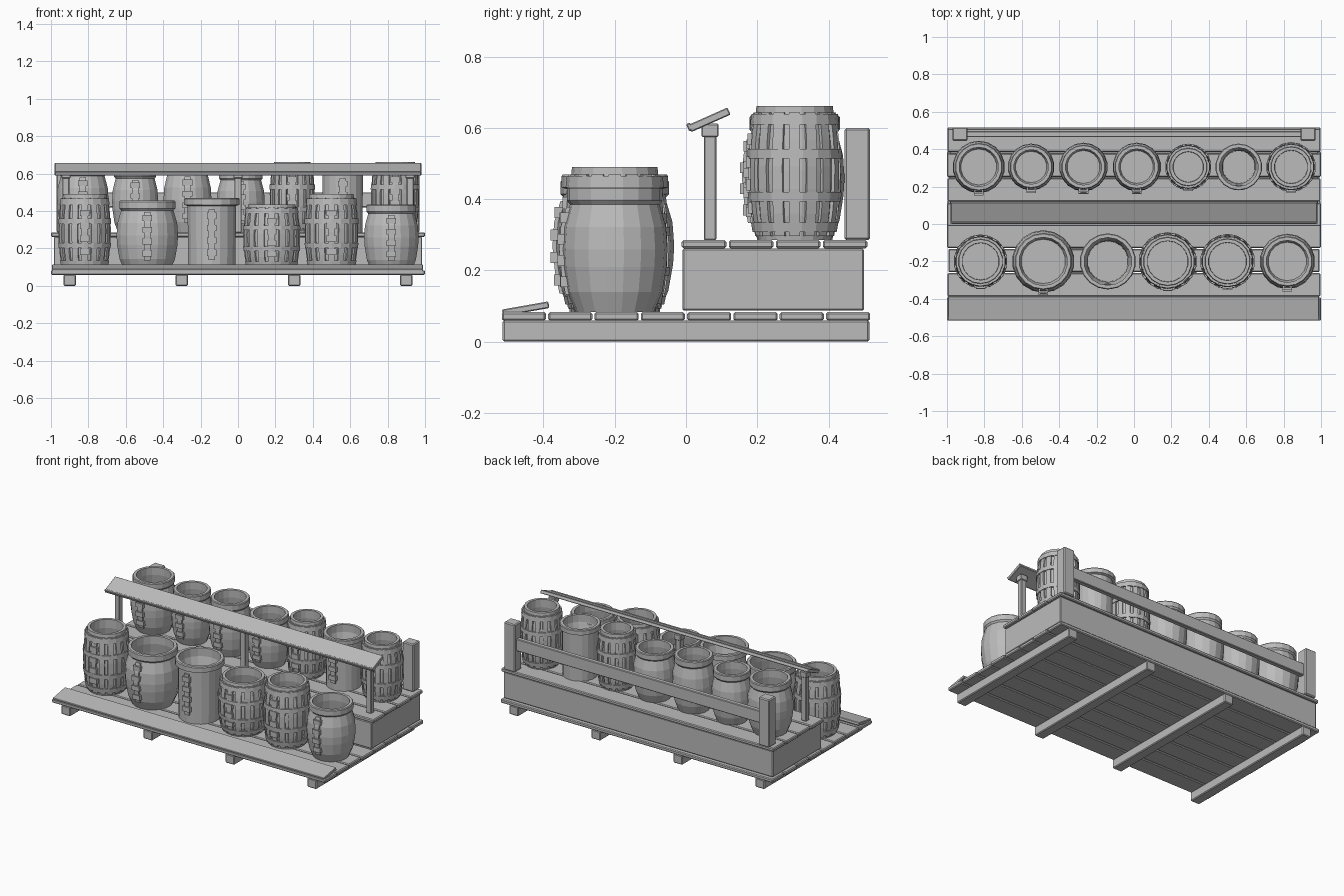
import bpy, bmesh, math
from mathutils import Vector

if "Cube" in bpy.data.objects:
    bpy.data.objects.remove(bpy.data.objects["Cube"])

grey = bpy.data.materials.new("weathered_grey")
grey.diffuse_color = (0.5, 0.5, 0.5, 1)
grey.use_nodes = True
grey.node_tree.nodes["Principled BSDF"].inputs["Base Color"].default_value = grey.diffuse_color


def finish(name, bm, bevel=0.0):
    bmesh.ops.recalc_face_normals(bm, faces=bm.faces)
    me = bpy.data.meshes.new(name)
    bm.to_mesh(me)
    bm.free()
    me.materials.append(grey)
    ob = bpy.data.objects.new(name, me)
    bpy.context.collection.objects.link(ob)
    if bevel:
        mod = ob.modifiers.new("worn_edges", 'BEVEL')
        mod.width = bevel
        mod.segments = 1
    return ob


def box(name, x, y, z, bevel=0.005, tilt=0.0):
    """Box from (min, max) pairs, optionally tilted about x."""
    bm = bmesh.new()
    bmesh.ops.create_cube(bm, size=1)
    bmesh.ops.scale(bm, verts=bm.verts, vec=(x[1] - x[0], y[1] - y[0], z[1] - z[0]))
    ob = finish(name, bm, bevel)
    ob.location = [(a + b) / 2 for a, b in (x, y, z)]
    ob.rotation_euler.x = tilt
    return ob


def lathe(bm, profile, sides, closed=False):
    """Revolve (r, z) points about z; points with r = 0 become poles."""
    rings = []
    for r, z in profile:
        if r == 0:
            rings.append([bm.verts.new((0, 0, z))] * sides)
        else:
            rings.append([bm.verts.new((r * math.cos(2 * math.pi * (i + .5) / sides),
                                        r * math.sin(2 * math.pi * (i + .5) / sides), z))
                          for i in range(sides)])
    pairs = list(zip(rings, rings[1:])) + ([(rings[-1], rings[0])] if closed else [])
    for a, b in pairs:
        for i in range(sides):
            j = (i + 1) % sides
            face = list(dict.fromkeys((a[i], a[j], b[j], b[i])))
            bm.faces.new(face)


def strip(bm, points, angle, half, thick):
    """Raised vertical strip following (r, z) points at one angle."""
    out = Vector((math.cos(angle), math.sin(angle), 0))
    side = Vector((-out.y, out.x, 0)) * half
    rows = []
    for r, z in points:
        up = Vector((0, 0, z))
        rows.append([bm.verts.new(out * rr + up + s) for rr, s in
                     ((r - .012, -side), (r + thick, -side), (r + thick, side), (r - .012, side))])
    for a, b in zip(rows, rows[1:]):
        for i in range(4):
            j = (i + 1) % 4
            bm.faces.new((a[i], a[j], b[j], b[i]))
    bm.faces.new(rows[0])
    bm.faces.new(rows[-1])


# Outer shapes as fractions of (radius, height)
SHAPES = {
    "round": ((.74, 0), (.90, .16), (.98, .36), (1, .5), (.97, .68), (.85, .86),
              (.91, .89), (.91, .985), (.88, 1)),
    "straight": ((.85, 0), (.86, .3), (.87, .6), (.88, .89), (1, .905), (1, .985), (.97, 1)),
    "hooped": ((.76, 0), (.85, .18), (.90, .38), (.91, .52), (.89, .7), (.84, .86), (.80, 1)),
}


def radius_at(pts, z):
    for (r0, z0), (r1, z1) in zip(pts, pts[1:]):
        if z <= z1:
            return r0 + (r1 - r0) * (z - z0) / (z1 - z0)
    return pts[-1][0]


def barrel(name, kind, x, y, z, radius, top):
    h = top - z
    pts = [(r * radius, f * h) for r, f in SHAPES[kind]]
    bm = bmesh.new()
    # hollow body, open at the top
    mouth = pts[-1][0] - .018
    inner = [(mouth, h), (mouth, h * .86)] + \
            [(radius_at(pts, h * f) - .02, h * f) for f in (.7, .5, .3, .09)]
    lathe(bm, [(0, 0)] + pts + inner + [(0, h * .09)], 18)
    if kind == "hooped":
        # raised staves
        for i in range(16):
            strip(bm, [(radius_at(pts, h * f), h * f) for f in (.03, .2, .38, .55, .75, .95)],
                  2 * math.pi * i / 16, radius * .115, .007)
        # hoops around the staves
        for lo, hi in ((.06, .13), (.29, .36), (.61, .68), (.86, .94)):
            a, b = radius_at(pts, lo * h), radius_at(pts, hi * h)
            lathe(bm, [(a - .006, lo * h), (a + .012, lo * h), (b + .012, hi * h),
                       (b - .006, hi * h)], 18, True)
    # front strap with buckles
    front = -math.pi / 2
    strip(bm, [(radius_at(pts, h * f), h * f) for f in (.14, .3, .5, .68, .84)], front, .017, .008)
    for f in (.2, .37, .54, .71):
        r = radius_at(pts, h * (f + .04))
        strip(bm, [(r, h * f), (r, h * (f + .085))], front, .026, .015)
    ob = finish(name, bm)
    ob.location = (x, y, z)


# Base: ground beams and deck planks
for i in range(4):
    c = -.9 + .6 * i
    box("ground_beam", (c - .033, c + .033), (-.515, .515), (0, .06))
for i in range(8):
    y0 = -.52 + .13 * i
    e = .004 * (i % 3)
    box("deck_plank", (-1 + e, 1 - e), (y0 + .003, y0 + .127), (.059, .083))
box("front_lip_plank", (-.995, .99), (-.516, -.384), (.083, .102), .003, math.radians(10))

# Raised shelf
box("shelf_box", (-.985, .985), (-.01, .50), (.087, .262))
for i in range(4):
    y0 = -.015 + .132 * i
    e = .004 * (i % 2)
    box("shelf_plank", (-1 + e, 1 - e), (y0 + .003, y0 + .128), (.262, .285))

# Tilted display board on posts
for x in (-.92, 0, .92):
    box("board_post", (x - .018, x + .018), (.05, .085), (.285, .60), .003)
    box("board_post_cap", (x - .024, x + .024), (.044, .091), (.575, .612), .003)
box("display_board", (-.98, .98), (.005, .126), (.612, .634), .003, math.radians(24))
box("display_board_lip", (-.98, .98), (.004, .016), (.592, .614), .003, math.radians(24))

# Back posts and rail
for s in (-1, 1):
    box("back_post", (s * .93 - .04, s * .93 + .04), (.445, .517), (.285, .60), .006)
box("back_rail", (-.93, .93), (.465, .497), (.42, .50), .004)

# Barrels: kind, x, radius, top height
front_row = (("hooped", -.82, .147, .49), ("round", -.485, .167, .455),
             ("straight", -.14, .15, .47), ("hooped", .18, .16, .435),
             ("hooped", .50, .15, .49), ("round", .82, .148, .435))
back_row = (("round", -.83, .14, .635), ("round", -.55, .125, .62), ("round", -.27, .13, .64),
            ("round", .015, .13, .61), ("hooped", .29, .125, .662),
            ("straight", .56, .125, .63), ("hooped", .84, .134, .662))
for kind, x, r, top in front_row:
    barrel("front_" + kind + "_barrel", kind, x, -.2, .083, r, top)
for kind, x, r, top in back_row:
    barrel("back_" + kind + "_barrel", kind, x, .305, .285, r, top)
